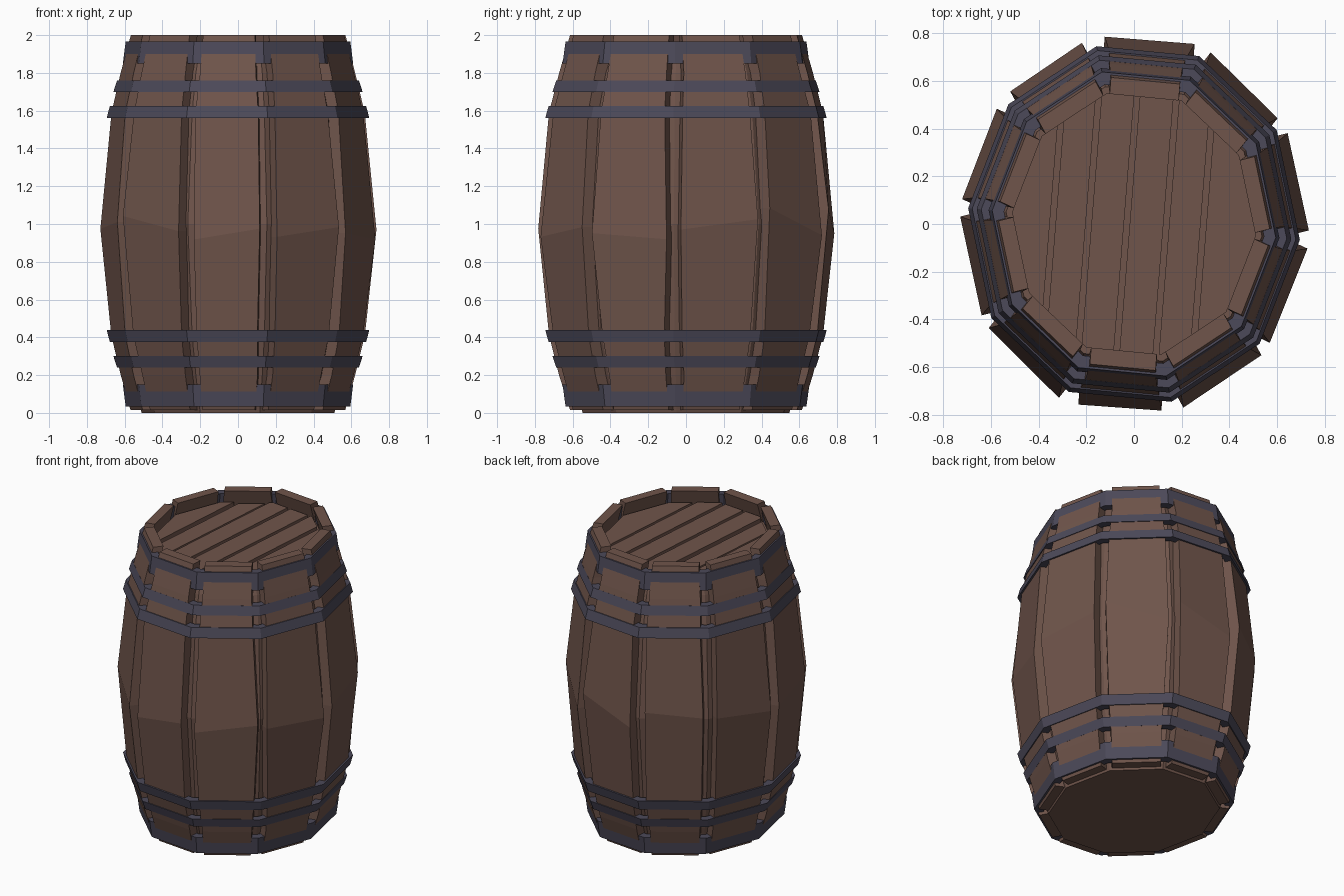
import bpy, bmesh, math, random
from mathutils import Vector

if "Cube" in bpy.data.objects:
    bpy.data.objects.remove(bpy.data.objects["Cube"])

random.seed(4)
N = 10
START = math.radians(85)      # centre angle of the first stave
YS = 1.096                    # barrel is slightly oval
AP = math.cos(math.pi / N)    # corner radius -> flat radius


def material(name, rgb):
    m = bpy.data.materials.new(name)
    m.diffuse_color = (*rgb, 1)
    m.use_nodes = True
    m.node_tree.nodes["Principled BSDF"].inputs["Base Color"].default_value = m.diffuse_color
    return m


WOOD = material("wood", (0.16, 0.09, 0.07))
IRON = material("iron", (0.072, 0.067, 0.1))


def finish(name, bm, mat):
    for v in bm.verts:
        v.co.y *= YS
    bmesh.ops.recalc_face_normals(bm, faces=bm.faces[:])
    mesh = bpy.data.meshes.new(name)
    bm.to_mesh(mesh)
    bm.free()
    mesh.materials.append(mat)
    ob = bpy.data.objects.new(name, mesh)
    bpy.context.collection.objects.link(ob)
    return ob


def skin(bm, rings, loop=False):
    """Join equal rings of points with quads; cap the ends or close the loop."""
    rings = [[bm.verts.new(p) for p in r] for r in rings]
    n = len(rings[0])
    pairs = list(zip(rings, rings[1:]))
    if loop:
        pairs.append((rings[-1], rings[0]))
    else:
        bm.faces.new(rings[0])
        bm.faces.new(rings[-1])
    for a, b in pairs:
        for i in range(n):
            j = (i + 1) % n
            bm.faces.new((a[i], a[j], b[j], b[i]))


def decagon(r, z):
    angles = [START + (k + 0.5) * 2 * math.pi / N for k in range(N)]
    return [Vector((r * math.cos(a), r * math.sin(a), z)) for a in angles]


# Stave profile: height, outer flat radius, half width
STAVE = [(0.015, 0.55, 0.142), (0.20, 0.602, 0.152), (0.41, 0.65, 0.165),
         (1.0, 0.706, 0.185),
         (1.59, 0.65, 0.165), (1.80, 0.602, 0.152), (2.0, 0.55, 0.142)]
THICK = 0.063

# Outer staves, each with an uneven kink near mid height
for k in range(N):
    a = START + k * 2 * math.pi / N
    out = Vector((math.cos(a), math.sin(a), 0))
    side = Vector((-math.sin(a), math.cos(a), 0))
    rings = []
    for i, (z, r, w) in enumerate(STAVE):
        ring = []
        for s in (-1, 1):
            dz = random.uniform(-0.09, 0.09) if i == 3 else 0
            dw = random.uniform(-0.018, 0.015) if i == 3 else random.uniform(-0.005, 0.005)
            dr = random.uniform(-0.006, 0.005) if i == 3 else 0
            pair = [out * (r + dr - t) + side * s * (w + dw) + Vector((0, 0, z + dz))
                    for t in (THICK, 0)]
            ring += pair if s < 0 else pair[::-1]
        rings.append(ring)
    bm = bmesh.new()
    skin(bm, rings)
    finish(f"stave_{k + 1}", bm, WOOD)

# Inner body behind the staves, with the flat bottom
bm = bmesh.new()
body = [(0.0, 0.487)] + [(z, r - THICK + 0.004) for z, r, w in STAVE[1:-1]] + [(1.88, 0.512)]
skin(bm, [decagon(r / AP, z) for z, r in body])
finish("inner_body", bm, WOOD)

# Iron hoops, mirrored top and bottom: z low, corner radius, z high, corner radius
for n, (z0, r0, z1, r1) in enumerate([(0.035, 0.597, 0.15, 0.612),
                                      (0.24, 0.643, 0.30, 0.662),
                                      (0.375, 0.681, 0.44, 0.698)]):
    for label, f in (("lower", lambda z: z), ("upper", lambda z: 2 - z)):
        bm = bmesh.new()
        t = 0.05
        skin(bm, [decagon(r, f(z)) for r, z in
                  ((r0, z0), (r1, z1), (r1 - t, z1), (r0 - t, z0))], loop=True)
        finish(f"{label}_hoop_{n + 1}", bm, IRON)

# Lid planks: slices of a decagon slab
along = math.radians(85)
across = Vector((math.sin(along), -math.cos(along), 0))
edges = [-0.6, -0.34, -0.19, -0.03, 0.135, 0.29, 0.6]
for i, (lo, hi) in enumerate(zip(edges, edges[1:])):
    bm = bmesh.new()
    skin(bm, [decagon(0.513, 1.86), decagon(0.513, 1.92 + random.uniform(-0.006, 0.006))])
    for d, sign in ((lo + 0.012, -1), (hi - 0.012, 1)):
        cut = bmesh.ops.bisect_plane(bm, geom=bm.verts[:] + bm.edges[:] + bm.faces[:],
                                     plane_co=across * d, plane_no=across * sign,
                                     clear_outer=True)
        rim = [e for e in bm.edges if e.is_boundary]
        if rim:
            bmesh.ops.holes_fill(bm, edges=rim)
    finish(f"lid_plank_{i + 1}", bm, WOOD)
